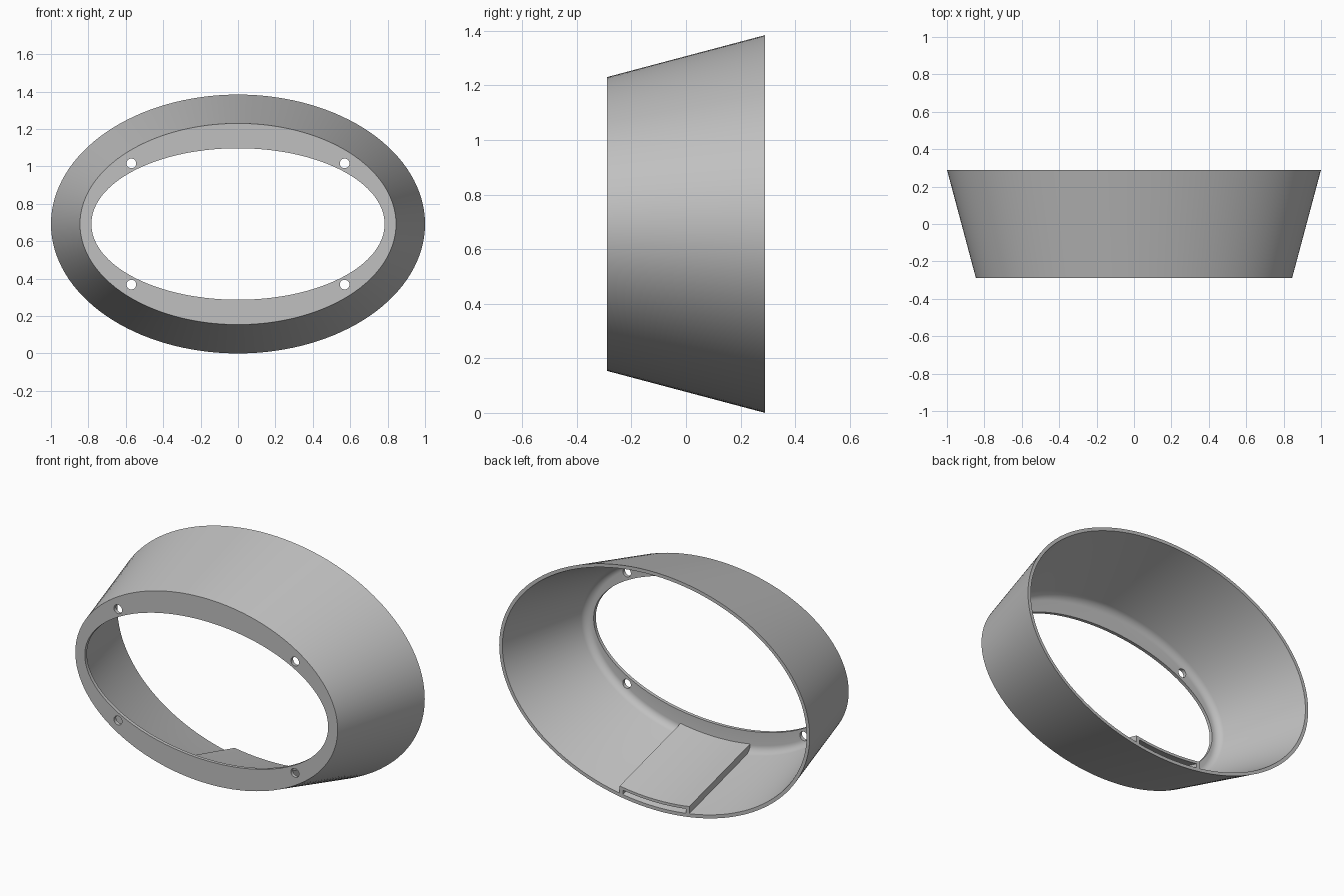
import bpy
import bmesh
from math import sin, cos, pi, sqrt, radians

if "Cube" in bpy.data.objects:
    bpy.data.objects.remove(bpy.data.objects["Cube"])

CENTRE_Z = 0.692
FRONT, BACK = -0.29, 0.29
WALL = 0.02
SEGMENTS = 128

grey = bpy.data.materials.new("plain grey")
grey.use_nodes = True
colour = (0.53, 0.53, 0.53, 1)
grey.diffuse_color = colour
grey.node_tree.nodes["Principled BSDF"].inputs["Base Color"].default_value = colour


def outer_radii(y):
    """Half width and half height of the flared shell at depth y."""
    t = (y - FRONT) / (BACK - FRONT)
    return 0.845 + 0.155 * t, 0.538 + 0.154 * t


def loft(name, loops, cyclic=False):
    """Skin matching closed loops; cap the ends unless the sequence is cyclic."""
    bm = bmesh.new()
    rings = [[bm.verts.new(p) for p in loop] for loop in loops]
    pairs = list(zip(rings, rings[1:]))
    if cyclic:
        pairs.append((rings[-1], rings[0]))
    else:
        bm.faces.new(rings[0])
        bm.faces.new(rings[-1])
    for r, s in pairs:
        n = len(r)
        for i in range(n):
            j = (i + 1) % n
            bm.faces.new((r[i], r[j], s[j], s[i]))
    bmesh.ops.recalc_face_normals(bm, faces=bm.faces)
    mesh = bpy.data.meshes.new(name)
    bm.to_mesh(mesh)
    bm.free()
    obj = bpy.data.objects.new(name, mesh)
    bpy.context.collection.objects.link(obj)
    mesh.materials.append(grey)
    return obj


def activate(obj):
    bpy.ops.object.select_all(action="DESELECT")
    obj.select_set(True)
    bpy.context.view_layer.objects.active = obj


def ellipse(y, a, b):
    angles = [2 * pi * i / SEGMENTS for i in range(SEGMENTS)]
    return [(a * cos(t), y, CENTRE_Z + b * sin(t)) for t in angles]


# Flared shell with front flange and a rounded inner corner
fillet = 0.035
plate_back = FRONT + WALL
profile = [(FRONT, *outer_radii(FRONT)), (BACK, *outer_radii(BACK))]
profile.append((BACK, *[r - WALL for r in outer_radii(BACK)]))
for k in range(7):
    t = pi / 2 * k / 6
    y = plate_back + fillet * (1 - sin(t))
    inset = WALL + fillet * (1 - cos(t))
    profile.append((y, *[r - inset for r in outer_radii(y)]))
profile += [(plate_back, 0.784, 0.405), (FRONT, 0.784, 0.405)]
shell = loft("flared_shell", [ellipse(*p) for p in profile], cyclic=True)

# Four screw holes through the flange
for sx in (-1, 1):
    for sz in (-1, 1):
        bpy.ops.mesh.primitive_cylinder_add(
            vertices=32, radius=0.026, depth=0.16,
            location=(sx * 0.57, FRONT, CENTRE_Z + sz * 0.324),
            rotation=(pi / 2, 0, 0))
        cutter = bpy.context.object
        cutter.name = "screw_hole_cutter"
        cutter.hide_render = True
        activate(shell)
        mod = shell.modifiers.new("screw_hole", "BOOLEAN")
        mod.operation = "DIFFERENCE"
        mod.solver = "EXACT"
        mod.object = cutter
        bpy.ops.object.modifier_apply(modifier=mod.name)
        bpy.data.objects.remove(cutter)


# Shallow open-ended channel running along the floor of the shell
def channel_section(y, half=0.224, side=0.02, roof=0.062, under=0.046):
    a, b = outer_radii(y)

    def floor(x):
        return CENTRE_Z - b * sqrt(1 - (x / a) ** 2)

    def arc(w, lift):
        xs = [w * (2 * i / 16 - 1) for i in range(17)]
        return [(x, y, floor(x) + lift) for x in xs]

    def foot(x):
        return (x, y, floor(x) + 0.015)

    inner = half - side
    return ([foot(-half)] + arc(half, roof) + [foot(half), foot(inner)]
            + arc(inner, under)[::-1] + [foot(-inner)])


channel = loft("floor_channel", [channel_section(BACK), channel_section(FRONT + 0.015)])

for part in (shell, channel):
    activate(part)
    bpy.ops.object.shade_smooth_by_angle(angle=radians(30))
